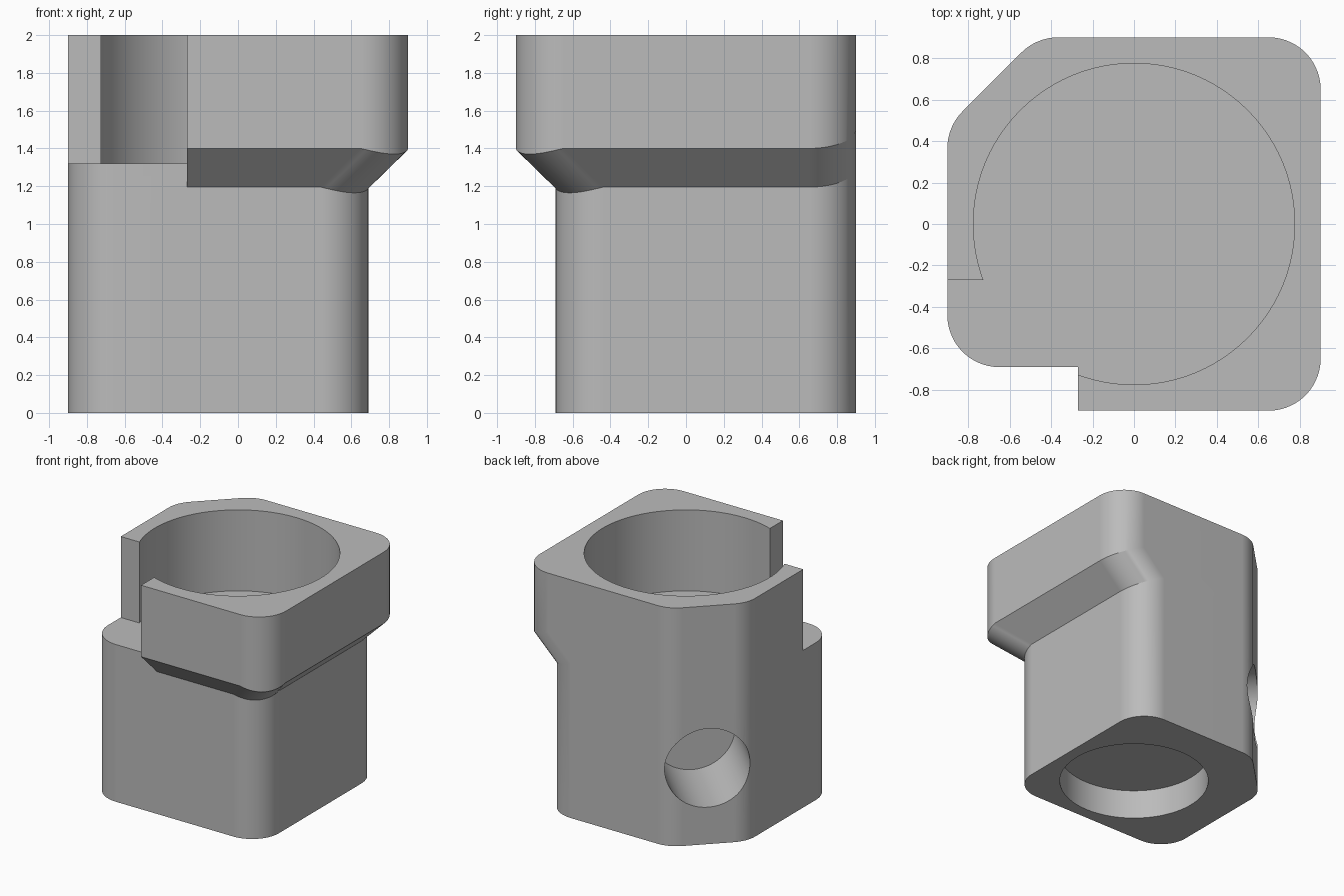
import bpy, bmesh
from math import sin, cos, tan, pi, radians
from mathutils import Matrix

cube = bpy.data.objects.get("Cube")
if cube:
    bpy.data.objects.remove(cube, do_unlink=True)

FAR, NEAR = 0.9, 0.69     # outer wall of the collar, outer wall of the lower body
STEP, R = -0.27, 0.25     # end of the collar on the front, corner radius
CHAMFER = 0.47            # start of the cut-off corner
NOTCH_Z = 1.32            # floor of the bore and of the notch

grey = bpy.data.materials.new("plain_grey")
grey.use_nodes = True
colour = (0.5, 0.5, 0.5, 1)
grey.diffuse_color = colour
grey.node_tree.nodes["Principled BSDF"].inputs["Base Color"].default_value = colour


def arc(cx, cy, start, end, steps=14):
    """Points on a corner arc, with angles in degrees."""
    angles = [radians(start + (end - start) * i / steps) for i in range(steps + 1)]
    return [(cx + R * cos(a), cy + R * sin(a), a) for a in angles]


def ring(wall, z, ramp):
    """Outline of the block at one level; ramp levels bend around the corners."""
    t = R * tan(pi / 8)
    pts = [(STEP, -NEAR, z), (STEP, -wall, z)]
    for x, y, a in arc(wall - R, R - wall, -90, 0):
        pts.append((x, y, z - ramp * 0.03 * abs(sin(2 * a))))
    for x, y, a in arc(wall - R, FAR - R, 0, 90):
        pts.append((x, y, z + ramp * tan(pi / 8) * R * (1 - cos(a))))
    for part in (arc(t - CHAMFER, FAR - R, 90, 135, 8),
                 arc(R - FAR, CHAMFER - t, 135, 180, 8),
                 arc(R - FAR, R - NEAR, 180, 270)):
        pts += [(x, y, z) for x, y, a in part]
    return pts


def finish(name, bm):
    mesh = bpy.data.meshes.new(name)
    bm.to_mesh(mesh)
    bm.free()
    mesh.materials.append(grey)
    obj = bpy.data.objects.new(name, mesh)
    bpy.context.collection.objects.link(obj)
    return obj


# Block: lower body, sloped ramp and wide collar in one loft
bm = bmesh.new()
levels = [ring(NEAR, 0, 0), ring(NEAR, 1.195, 1), ring(FAR, 1.4, 1), ring(FAR, 2, 0)]
rows = [[bm.verts.new(p) for p in level] for level in levels]
count = len(rows[0])
for low, high in zip(rows, rows[1:]):
    for i in range(count):
        j = (i + 1) % count
        bm.faces.new((low[i], low[j], high[j], high[i]))
bm.faces.new(rows[0][::-1])
bm.faces.new(rows[-1])
bmesh.ops.remove_doubles(bm, verts=bm.verts, dist=0.0001)
bmesh.ops.recalc_face_normals(bm, faces=bm.faces)
block = finish("socket_block", bm)


def cylinder(name, radius, depth, matrix):
    bm = bmesh.new()
    bmesh.ops.create_cone(bm, cap_ends=True, segments=96, radius1=radius,
                          radius2=radius, depth=depth, matrix=matrix)
    return finish(name, bm)


def box(name, low, high):
    bm = bmesh.new()
    bmesh.ops.create_cube(bm, size=1)
    for v in bm.verts:
        v.co = [h if c > 0 else l for c, l, h in zip(v.co, low, high)]
    return finish(name, bm)


# Cutters: open corner notch, top bore, bottom recess, angled side hole
diagonal = Matrix.Rotation(radians(135), 4, "Z") @ Matrix.Rotation(pi / 2, 4, "Y")
cutters = [
    box("notch_cutter", (-1.5, -1.5, NOTCH_Z), (STEP, STEP, 2.5)),
    cylinder("bore_cutter", 0.775, 1, Matrix.Translation((0, 0, NOTCH_Z + 0.5))),
    cylinder("recess_cutter", 0.59, 1, Matrix.Translation((0, 0, 0.25 - 0.5))),
    cylinder("side_hole_cutter", 0.33, 1,
             Matrix.Translation((0, 0, 0.64)) @ diagonal @ Matrix.Translation((0, 0, 0.78))),
]
bpy.context.view_layer.objects.active = block
block.select_set(True)
for cutter in cutters:
    cutter.hide_render = True
    cut = block.modifiers.new(cutter.name, "BOOLEAN")
    cut.operation = "DIFFERENCE"
    cut.solver = "EXACT"
    cut.object = cutter
    bpy.ops.object.modifier_apply(modifier=cut.name)
    bpy.data.objects.remove(cutter, do_unlink=True)

# Smooth rounded walls, crisp machined edges
bpy.ops.object.shade_smooth_by_angle(angle=radians(25))
weighted = block.modifiers.new("even_shading", "WEIGHTED_NORMAL")
weighted.keep_sharp = True
